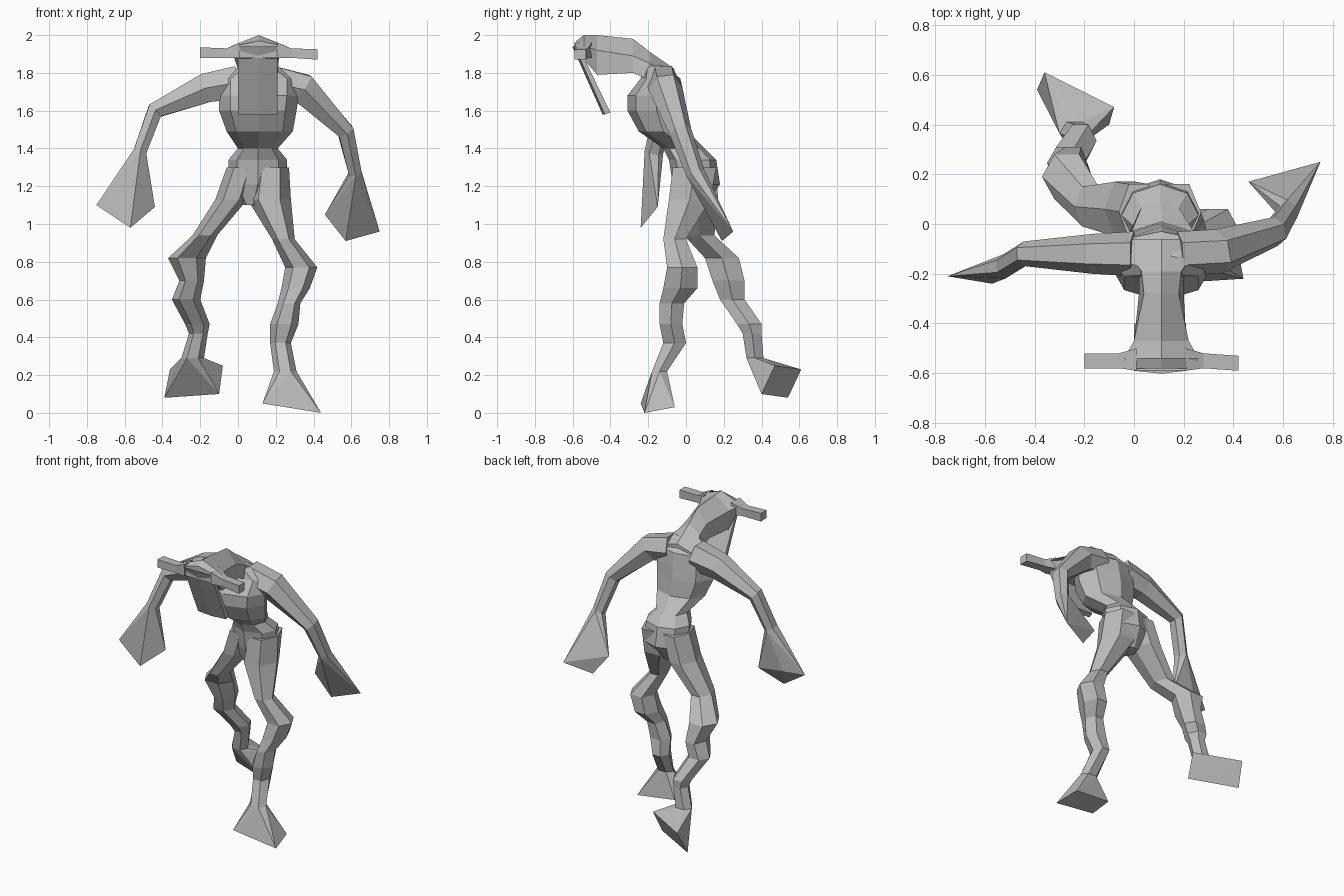
import bpy, bmesh, math
from mathutils import Vector

default_cube = bpy.data.objects.get("Cube")
if default_cube:
    bpy.data.objects.remove(default_cube, do_unlink=True)

# One plain grey for the whole body
grey = bpy.data.materials.new("plain_grey")
grey.use_nodes = True
colour = (0.5, 0.5, 0.5, 1)
grey.diffuse_color = colour
shader = next(n for n in grey.node_tree.nodes if n.type == 'BSDF_PRINCIPLED')
shader.inputs["Base Color"].default_value = colour


def finish(name, bm):
    """Turn a bmesh into a flat-shaded object."""
    bmesh.ops.recalc_face_normals(bm, faces=bm.faces)
    mesh = bpy.data.meshes.new(name)
    bm.to_mesh(mesh)
    bm.free()
    mesh.materials.append(grey)
    obj = bpy.data.objects.new(name, mesh)
    bpy.context.scene.collection.objects.link(obj)
    return obj


def loft(name, rings):
    """Skin a list of equal-length point rings and cap both ends."""
    bm = bmesh.new()
    loops = [[bm.verts.new(p) for p in ring] for ring in rings]
    count = len(loops[0])
    for low, high in zip(loops, loops[1:]):
        for i in range(count):
            j = (i + 1) % count
            bm.faces.new((low[i], low[j], high[j], high[i]))
    bm.faces.new(loops[0])
    bm.faces.new(loops[-1])
    return finish(name, bm)


def hull(name, points):
    """Wrap points in a convex faceted block."""
    bm = bmesh.new()
    for p in points:
        bm.verts.new(p)
    result = bmesh.ops.convex_hull(bm, input=bm.verts)
    loose = {v for v in result["geom_interior"] if isinstance(v, bmesh.types.BMVert)}
    bmesh.ops.delete(bm, geom=list(loose), context='VERTS')
    return finish(name, bm)


def level_ring(z, x_min, x_max, y_min, y_max, sides=6):
    """Horizontal polygon that fills the given extents."""
    shape = [(math.cos(a), math.sin(a)) for a in
             (math.tau * i / sides for i in range(sides))]
    top = max(s for c, s in shape)
    cx, cy = (x_min + x_max) / 2, (y_min + y_max) / 2
    rx, ry = (x_max - x_min) / 2, (y_max - y_min) / 2
    return [Vector((cx + rx * c, cy + ry * s / top, z)) for c, s in shape]


def tube_rings(path):
    """Six-sided rings square to a path of (point, depth, height)."""
    points = [Vector(p) for p, depth, height in path]
    rings = []
    for i, (p, depth, height) in enumerate(path):
        before, after = points[max(i - 1, 0)], points[min(i + 1, len(path) - 1)]
        along = (after - before).normalized()
        up = along.cross(Vector((0, 1, 0))).normalized()
        side = up.cross(along)
        rings.append([points[i] + side * depth * math.cos(a) + up * height * math.sin(a)
                      for a in (math.tau * k / 6 for k in range(6))])
    return rings


# Torso: pelvis, narrow waist, overhanging rib cage, shoulders
torso = [
    (1.10, .03, .13, -.03, .1),
    (1.21, -.05, .26, -.07, .18),
    (1.34, -.05, .26, -.09, .16),
    (1.40, 0, .21, -.12, .1),
    (1.49, -.06, .29, -.25, .01),
    (1.60, -.1, .31, -.31, 0),
    (1.68, -.1, .32, -.31, -.01),
    (1.77, -.1, .32, -.24, -.03),
    (1.84, .02, .2, -.22, -.12),
]
loft("torso", [level_ring(*row, sides=8) for row in torso])

# Legs: stride with one leg forward and the other trailing
trailing_leg = [
    (1.30, -.06, .1, -.06, .16),
    (1.13, -.12, .05, -.05, .17),
    (.94, -.24, -.11, -.01, .15),
    (.82, -.37, -.17, .1, .28),
    (.70, -.31, -.18, .14, .31),
    (.60, -.35, -.2, .18, .31),
    (.47, -.28, -.15, .27, .4),
    (.42, -.26, -.16, .3, .4),
    (.29, -.3, -.18, .32, .41),
]
leading_leg = [
    (1.30, .08, .27, -.07, .16),
    (1.13, .05, .28, -.09, .13),
    (.92, .18, .3, -.12, 0),
    (.77, .25, .42, -.1, .06),
    (.66, .23, .38, -.12, .06),
    (.58, .21, .33, -.14, -.01),
    (.47, .17, .32, -.14, -.02),
    (.37, .17, .28, -.12, 0),
    (.22, .19, .31, -.18, -.1),
]
trailing_sole = [(-.39, .54, .08), (-.36, .61, .23), (-.08, .47, .25), (-.1, .4, .1)]
leading_sole = [(.13, -.24, .05), (.44, -.22, 0), (.41, -.06, .03), (.14, -.08, .06)]
for side, rows, sole in (("right", trailing_leg, trailing_sole),
                         ("left", leading_leg, leading_sole)):
    rings = [level_ring(*row) for row in rows]
    loft(side + "_leg", rings)
    hull(side + "_foot", rings[-1] + sole)

# Arms: each ends in a flared block hand
right_arm = [
    ((0, -.12, 1.75), .09, .1),
    ((-.17, -.12, 1.72), .08, .09),
    ((-.44, -.12, 1.6), .05, .05),
    ((-.52, -.17, 1.38), .05, .04),
]
left_arm = [
    ((.18, -.12, 1.75), .09, .1),
    ((.34, -.11, 1.72), .09, .09),
    ((.57, -.03, 1.49), .06, .05),
    ((.62, .05, 1.27), .05, .04),
]
right_tip = [(-.44, -.15, 1.09), (-.57, -.24, .98), (-.75, -.21, 1.1), (-.62, -.16, 1.11)]
left_tip = [(.46, .17, 1.05), (.57, .19, .91), (.75, .25, .96), (.64, .21, 1.02)]
for side, path, tip in (("right", right_arm, right_tip), ("left", left_arm, left_tip)):
    rings = tube_rings(path)
    loft(side + "_arm", rings)
    hull(side + "_hand", rings[-1] + tip)

# Neck and head: ridge on top, widening forward to the brow
middle = .11


def head_ring(y, width, ridge, temple, jaw_width, jaw):
    return [(middle, y, ridge), (middle + width, y, temple), (middle + jaw_width, y, jaw),
            (middle - jaw_width, y, jaw), (middle - width, y, temple)]


head = [
    (-.06, .17, 1.82, 1.77, .14, 1.66),
    (-.19, .08, 1.91, 1.85, .09, 1.76),
    (-.28, .07, 1.98, 1.89, .09, 1.8),
    (-.47, .11, 2, 1.92, .1, 1.79),
    (-.54, .15, 2, 1.94, .1, 1.87),
    (-.58, .14, 1.97, 1.94, .1, 1.88),
]
loft("neck_and_head", [head_ring(*row) for row in head])

# Long sloping face plate with a faint centre ridge
plate_profile = [(-.59, 1.94), (-.55, 1.9), (-.43, 1.58), (-.4, 1.59)]
plate = [(middle + dx, y - bulge, z) for y, z in plate_profile
         for dx, bulge in ((-.11, 0), (0, .012), (.1, 0))]
hull("face_plate", plate)

# Horns: flat bars reaching out from the brow
for side, name, drop in ((-1, "right_horn", 0), (1, "left_horn", .01)):
    root = [(middle + side * .1, y, z) for y in (-.5, -.59) for z in (1.88, 1.96)]
    bend = [(middle + side * .17, y, z) for y in (-.52, -.58) for z in (1.88, 1.93)]
    tip = [(middle + side * .31, y - drop, z - drop)
           for y in (-.52, -.58) for z in (1.88, 1.935)]
    loft(name, [[r[0], r[1], r[3], r[2]] for r in (root, bend, tip)])
